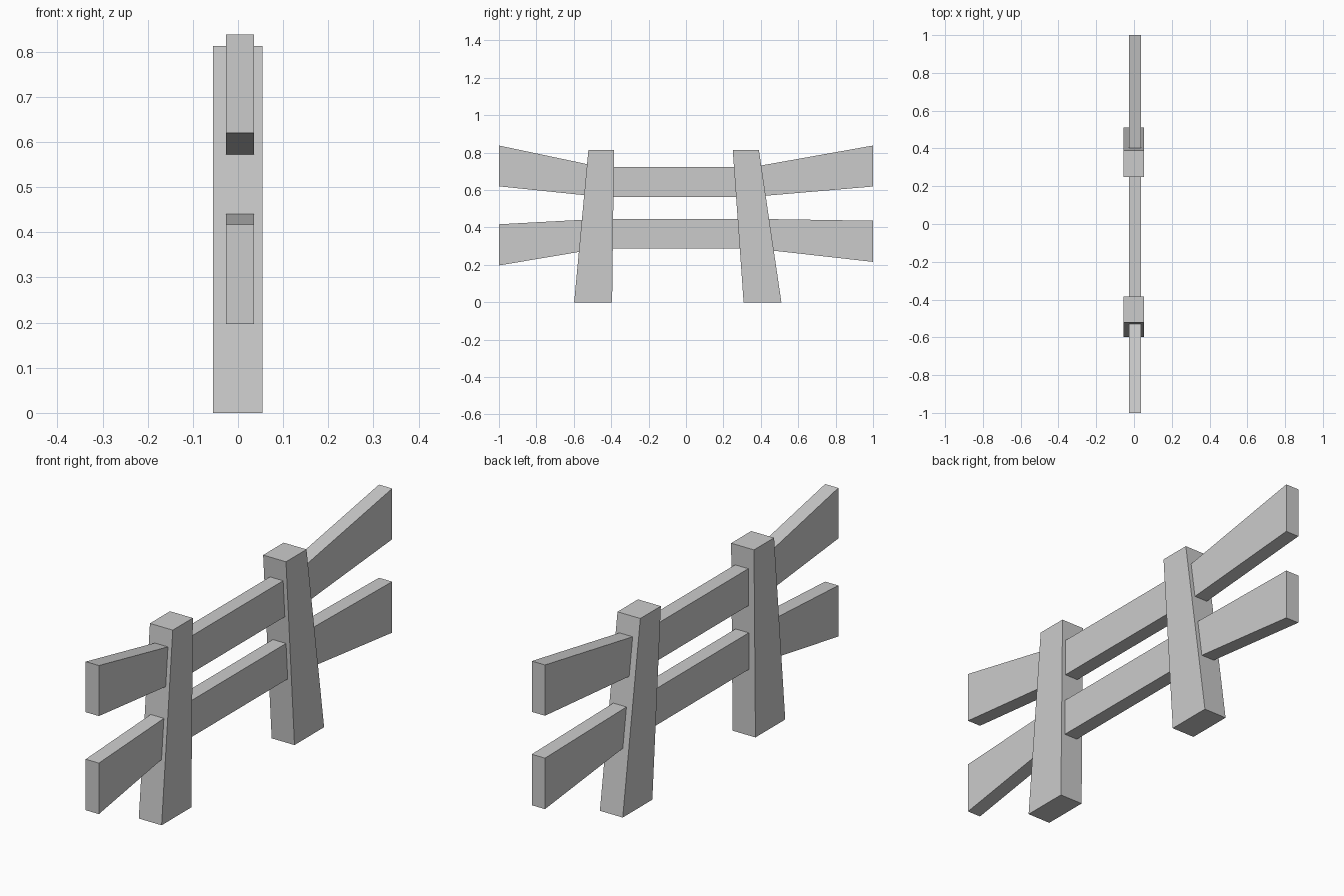
import bpy
import bmesh

if "Cube" in bpy.data.objects:
    bpy.data.objects.remove(bpy.data.objects["Cube"])


def extrude_profile(name, profile, x0, x1):
    """Solid from a (y, z) side outline, extruded across x."""
    bm = bmesh.new()
    face = bm.faces.new([bm.verts.new((x0, y, z)) for y, z in profile])
    ext = bmesh.ops.extrude_face_region(bm, geom=[face])
    moved = [v for v in ext["geom"] if isinstance(v, bmesh.types.BMVert)]
    bmesh.ops.translate(bm, verts=moved, vec=(x1 - x0, 0, 0))
    bmesh.ops.recalc_face_normals(bm, faces=bm.faces)
    mesh = bpy.data.meshes.new(name)
    bm.to_mesh(mesh)
    bm.free()
    obj = bpy.data.objects.new(name, mesh)
    bpy.context.collection.objects.link(obj)
    return obj


# Tapered, leaning posts
posts = {
    "left_post": [(-0.598, 0), (-0.395, 0), (-0.385, 0.813), (-0.522, 0.813)],
    "right_post": [(0.308, 0), (0.51, 0), (0.39, 0.813), (0.25, 0.813)],
}
for name, outline in posts.items():
    extrude_profile(name, outline, -0.055, 0.054)

# Rails narrow between the posts and flare at the ends: (y, bottom z, top z)
rails = {
    "upper_rail": [(-1, 0.62, 0.838), (-0.46, 0.564, 0.724),
                   (0.36, 0.564, 0.724), (1, 0.619, 0.838)],
    "lower_rail": [(-1, 0.197, 0.417), (-0.46, 0.288, 0.446),
                   (0.36, 0.288, 0.446), (1, 0.216, 0.436)],
}
for name, stations in rails.items():
    bottom = [(y, low) for y, low, _ in stations]
    top = [(y, high) for y, _, high in reversed(stations)]
    extrude_profile(name, bottom + top, -0.027, 0.036)
